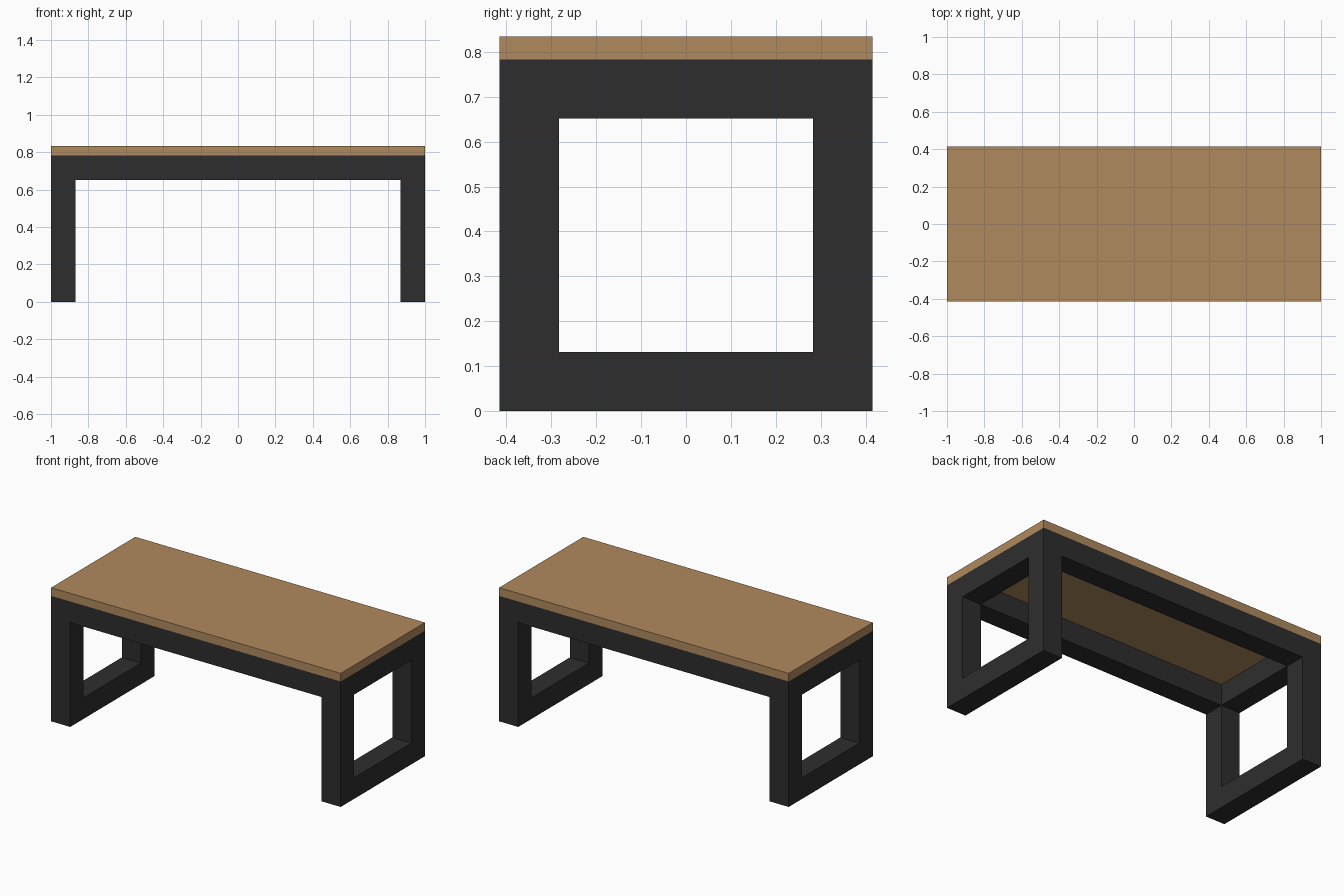
import bpy
import bmesh

cube = bpy.data.objects.get("Cube")
if cube:
    bpy.data.objects.remove(cube, do_unlink=True)

# Overall sizes
HALF_X, HALF_Y = 1.0, 0.415
TOP, FRAME_TOP = 0.834, 0.783
BAR = 0.132


def make_material(name, rgb):
    mat = bpy.data.materials.new(name)
    mat.use_nodes = True
    color = (*rgb, 1.0)
    mat.diffuse_color = color
    mat.node_tree.nodes["Principled BSDF"].inputs["Base Color"].default_value = color
    return mat


def add_object(name, bm, mat):
    bmesh.ops.recalc_face_normals(bm, faces=bm.faces[:])
    mesh = bpy.data.meshes.new(name)
    bm.to_mesh(mesh)
    bm.free()
    mesh.materials.append(mat)
    obj = bpy.data.objects.new(name, mesh)
    bpy.context.collection.objects.link(obj)
    return obj


def box(name, low, high, mat):
    bm = bmesh.new()
    bmesh.ops.create_cube(bm, size=1)
    for v in bm.verts:
        v.co = [(a + b) / 2 + c * (b - a) for a, b, c in zip(low, high, v.co)]
    return add_object(name, bm, mat)


def leg_frame(name, x_start, mat):
    """Closed rectangular loop in the YZ plane, extruded along x."""
    def rectangle(inset):
        y = HALF_Y - inset
        low, high = inset, FRAME_TOP - inset
        return [(-y, low), (y, low), (y, high), (-y, high)]

    bm = bmesh.new()
    outer, inner = [[bm.verts.new((x_start, y, z)) for y, z in rectangle(inset)]
                    for inset in (0, BAR)]
    faces = []
    for i in range(4):
        j = (i + 1) % 4
        faces.append(bm.faces.new((outer[i], outer[j], inner[j], inner[i])))
    result = bmesh.ops.extrude_face_region(bm, geom=faces, use_keep_orig=True)
    moved = [g for g in result["geom"] if isinstance(g, bmesh.types.BMVert)]
    bmesh.ops.translate(bm, verts=moved, vec=(BAR, 0, 0))
    return add_object(name, bm, mat)


wood = make_material("light_wood", (0.434, 0.254, 0.112))
metal = make_material("black_metal", (0.027, 0.027, 0.027))

# Wooden top
box("table_top", (-HALF_X, -HALF_Y, FRAME_TOP), (HALF_X, HALF_Y, TOP), wood)

# Looped legs at both ends
leg_frame("right_leg_frame", -HALF_X, metal)
leg_frame("left_leg_frame", HALF_X - BAR, metal)

# Long rails joining the legs under the top
rail_x = HALF_X - BAR
for name, y in (("front_rail", -HALF_Y), ("back_rail", HALF_Y - BAR)):
    box(name, (-rail_x, y, FRAME_TOP - BAR), (rail_x, y + BAR, FRAME_TOP), metal)
